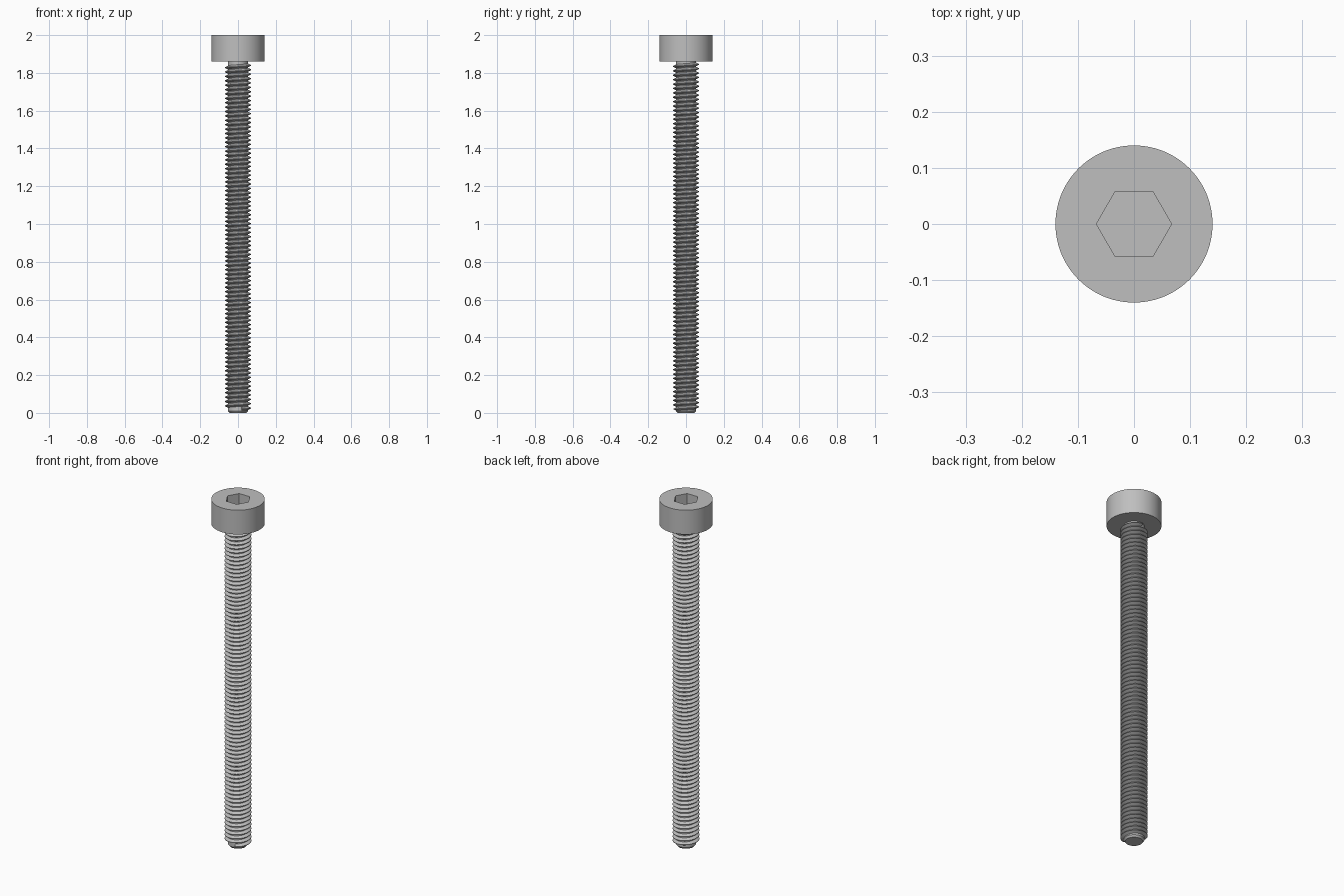
import bpy, bmesh
from math import sin, cos, pi, radians

cube = bpy.data.objects.get("Cube")
if cube:
    bpy.data.objects.remove(cube, do_unlink=True)

HEAD_R, HEAD_Z, TOP = 0.14, 1.86, 2.0
HEX_R, SOCKET_Z = 0.067, 1.93
CORE_R, CREST_R, PITCH = 0.053, 0.07, 0.02326

steel = bpy.data.materials.new("grey_steel")
steel.use_nodes = True
colour = (0.52, 0.52, 0.52, 1)
steel.diffuse_color = colour
steel.node_tree.nodes["Principled BSDF"].inputs["Base Color"].default_value = colour


def ring(bm, r, z, n):
    return [bm.verts.new((r * cos(2 * pi * i / n), r * sin(2 * pi * i / n), z))
            for i in range(n)]


def skin(bm, a, b):
    """Join two equal rings with quads."""
    n = len(a)
    for i in range(n):
        j = (i + 1) % n
        bm.faces.new((a[i], a[j], b[j], b[i]))


def finish(bm, name, angle=30):
    bmesh.ops.recalc_face_normals(bm, faces=bm.faces)
    mesh = bpy.data.meshes.new(name)
    bm.to_mesh(mesh)
    bm.free()
    mesh.materials.append(steel)
    obj = bpy.data.objects.new(name, mesh)
    bpy.context.collection.objects.link(obj)
    bpy.ops.object.select_all(action='DESELECT')
    obj.select_set(True)
    bpy.context.view_layer.objects.active = obj
    bpy.ops.object.shade_smooth_by_angle(angle=radians(angle))
    return obj


# Cylindrical head with a hexagonal socket
bm = bmesh.new()
n = 96
low, high = ring(bm, HEAD_R, HEAD_Z, n), ring(bm, HEAD_R, TOP, n)
rim, floor = ring(bm, HEX_R, TOP, 6), ring(bm, HEX_R, SOCKET_Z, 6)
bm.faces.new(low)
skin(bm, low, high)
step = n // 6
for k in range(6):
    arc = [high[(k * step + i) % n] for i in range(step + 1)]
    bm.faces.new(arc + [rim[(k + 1) % 6], rim[k]])
skin(bm, rim, floor)
bm.faces.new(floor)
finish(bm, "socket_head")

# Shank core with a chamfered tip
bm = bmesh.new()
rings = [ring(bm, r, z, 48) for r, z in
         ((CORE_R - 0.008, 0), (CORE_R, 0.01), (CORE_R, HEAD_Z + 0.01))]
for a, b in zip(rings, rings[1:]):
    skin(bm, a, b)
bm.faces.new(rings[0])
bm.faces.new(rings[-1])
finish(bm, "shank_core")

# Right-handed helical thread: a V profile swept up the core
bm = bmesh.new()
profile = ((CORE_R - 0.002, -0.46), (CREST_R, -0.06),
           (CREST_R, 0.06), (CORE_R - 0.002, 0.46))
per_turn = 40
z_start, z_end, a_start = 0.021, 1.846, radians(290)
steps = int((z_end - z_start) / PITCH * per_turn)
rows = []
for s in range(steps + 1):
    a = a_start + 2 * pi * s / per_turn
    z = z_start + PITCH * s / per_turn
    rows.append([bm.verts.new((r * cos(a), r * sin(a), z + h * PITCH))
                 for r, h in profile])
for a, b in zip(rows, rows[1:]):
    skin(bm, a, b)
bm.faces.new(rows[0])
bm.faces.new(rows[-1])
finish(bm, "thread")
